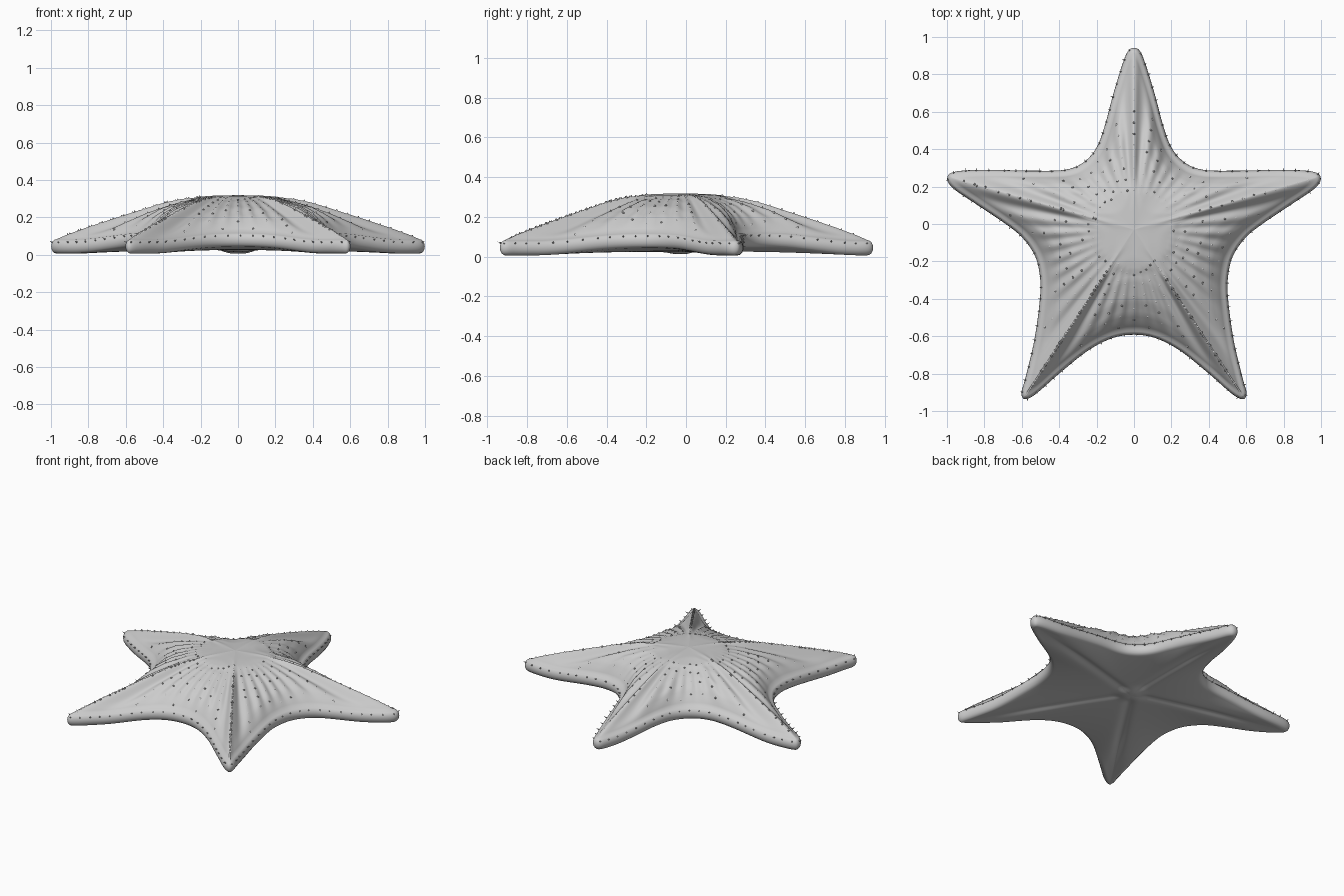
import bpy, bmesh, math, random
from mathutils import Vector

random.seed(4)
if "Cube" in bpy.data.objects:
    bpy.data.objects.remove(bpy.data.objects["Cube"])

# One colour for the whole animal
skin = bpy.data.materials.new("pale_grey_skin")
skin.use_nodes = True
skin.diffuse_color = (0.6, 0.6, 0.6, 1)
skin.node_tree.nodes["Principled BSDF"].inputs["Base Color"].default_value = (0.6, 0.6, 0.6, 1)

CENTRE = Vector((0, -0.03))
RIM = 0.028
THICK = 0.038

# Half outline, from the rear arm tip to the front hollow
HALF = [(0, .942), (.035, .92), (.07, .83), (.115, .68), (.155, .53), (.2, .41),
        (.27, .33), (.37, .29), (.55, .285), (.8, .29), (.955, .28), (.998, .25),
        (.972, .195), (.85, .11), (.7, .01), (.6, -.07), (.53, -.17), (.503, -.28),
        (.503, -.4), (.533, -.62), (.58, -.82), (.602, -.905), (.58, -.937),
        (.52, -.905), (.4, -.8), (.25, -.68), (.12, -.612), (0, -.592)]
ARMS = [Vector((0, .94)), Vector((.99, .245)), Vector((-.99, .245)),
        Vector((.585, -.925)), Vector((-.585, -.925))]
ARM_FALL = [(0, 1), (.15, .985), (.3, .93), (.4, .83), (.5, .7), (.65, .5), (.86, .21), (.95, .09), (1, 0)]
HOLLOW_FALL = [(0, 1), (.3, .96), (.5, .88), (.7, .7), (.85, .45), (.95, .18), (1, 0)]


def closed_spline(points, steps):
    out = []
    for i in range(len(points)):
        a, b, c, d = (points[(i + k - 1) % len(points)] for k in range(4))
        for j in range(steps):
            t = j / steps
            out.append(0.5 * (2 * b + (c - a) * t + (2 * a - 5 * b + 4 * c - d) * t * t
                              + (3 * b - a - 3 * c + d) * t ** 3))
    return out


def smooth(a, b, x):
    t = min(1, max(0, (x - a) / (b - a)))
    return t * t * (3 - 2 * t)


def lookup(table, x):
    for (x0, y0), (x1, y1) in zip(table, table[1:]):
        if x <= x1:
            return y0 + (y1 - y0) * (x - x0) / (x1 - x0)
    return table[-1][1]


full = [Vector(p) for p in HALF] + [Vector((-x, y)) for x, y in HALF[-2:0:-1]]
outline = closed_spline(full, 9)
count = len(outline)
normals = []
for i in range(count):
    t = (outline[(i + 1) % count] - outline[i - 1]).normalized()
    normals.append(Vector((-t.y, t.x)))
inner = [p - n * RIM for p, n in zip(outline, normals)]


def reach(i):
    return smooth(.46, .9, (inner[i] - CENTRE).length)


def rim_mid(i):
    return .084 - .039 * reach(i)


def turn(v):
    return abs(math.atan2(v.x, v.y))


# Eight ribs between each pair of neighbouring arms
RIB_TURNS = [(0, 0), (turn(ARMS[1] - CENTRE), 8), (turn(ARMS[3] - CENTRE), 16), (math.pi, 20)]


def rib_wave(v):
    return math.cos(math.tau * lookup(RIB_TURNS, turn(v)))


def top_point(i, s):
    # Domed back with radial ribs and a raised central disc
    v = (inner[i] - CENTRE) * s
    edge = rim_mid(i) + THICK
    k = reach(i)
    fall = lookup(ARM_FALL, s) * k + lookup(HOLLOW_FALL, s) * (1 - k)
    r = v.length
    z = edge + (.314 - edge) * fall
    z += .006 * rib_wave(v) * smooth(.18, .45, r) * (1 - smooth(.8, 1, s))
    z += .005 * (1 - smooth(.215, .24, r))
    return Vector((v.x + CENTRE.x, v.y + CENTRE.y, z))


def under_point(i, s):
    # Gently swollen underside with a soft groove along each arm
    v = (inner[i] - CENTRE) * s
    edge = rim_mid(i) - THICK
    z = .024 + (edge - .024) * s ** 3
    for tip in ARMS:
        axis = (tip - CENTRE).normalized()
        if v.dot(axis) > 0:
            side = abs(axis.x * v.y - axis.y * v.x)
            z += .011 * math.exp(-(side / .03) ** 2) * smooth(.03, .1, v.length) * (1 - smooth(.5, .9, s))
    z -= .01 * (1 - smooth(.03, .12, v.length))
    return Vector((v.x + CENTRE.x, v.y + CENTRE.y, z))


def rim_point(i, angle):
    p = inner[i] + normals[i] * RIM * math.cos(angle)
    return Vector((p.x, p.y, rim_mid(i) + THICK * math.sin(angle)))


def finish(bm, name, angle):
    mesh = bpy.data.meshes.new(name)
    bmesh.ops.recalc_face_normals(bm, faces=bm.faces)
    bm.to_mesh(mesh)
    bm.free()
    mesh.materials.append(skin)
    obj = bpy.data.objects.new(name, mesh)
    bpy.context.collection.objects.link(obj)
    bpy.ops.object.select_all(action='DESELECT')
    obj.select_set(True)
    bpy.context.view_layer.objects.active = obj
    bpy.ops.object.shade_smooth_by_angle(angle=math.radians(angle))


# Body: rings from the crown, round the rim, to the mouth
RINGS = 32
bm = bmesh.new()
rows = [[bm.verts.new(top_point(i, s / RINGS)) for i in range(count)] for s in range(1, RINGS + 1)]
for k in range(1, 8):
    rows.append([bm.verts.new(rim_point(i, math.pi * (.5 - k / 8))) for i in range(count)])
rows += [[bm.verts.new(under_point(i, s / RINGS)) for i in range(count)] for s in range(RINGS, 0, -1)]
for a, b in zip(rows, rows[1:]):
    for i in range(count):
        j = (i + 1) % count
        bm.faces.new((a[i], a[j], b[j], b[i]))
for row, z in ((rows[0], top_point(0, 0).z), (rows[-1], under_point(0, 0).z)):
    hub = bm.verts.new((CENTRE.x, CENTRE.y, z))
    for i in range(count):
        bm.faces.new((hub, row[i], row[(i + 1) % count]))
finish(bm, "body", 80)

# Spines: small cones along the ribs and round the rim
bm = bmesh.new()


def add_spine(base, direction, length, radius):
    d = direction.normalized()
    u = d.orthogonal().normalized()
    w = d.cross(u)
    tip = bm.verts.new(base + d * length)
    ring = [bm.verts.new(base - d * .004 + (u * math.cos(a) + w * math.sin(a)) * radius)
            for a in (math.tau * k / 6 for k in range(6))]
    for k in range(6):
        bm.faces.new((ring[k], ring[(k + 1) % 6], tip))
    bm.faces.new(ring[::-1])


walked = 0
for i in range(count):
    walked += (outline[i] - outline[i - 1]).length
    if walked > .055:
        walked = 0
        out = Vector((normals[i].x, normals[i].y, .5))
        add_spine(rim_point(i, .6), out, random.uniform(.012, .02), .005)
    # A rib crest lies where the rib wave peaks
    before, here, after = (rib_wave(inner[j % count] - CENTRE) for j in (i - 1, i, i + 1))
    if here >= before and here > after:
        span = (inner[i] - CENTRE).length
        r = random.uniform(.2, .25)
        while r < span * .97:
            p = top_point(i, r / span)
            slope = top_point(i, r / span - .02) - p
            out = Vector((p.x, p.y - CENTRE.y, 0)).normalized() * slope.z + Vector((0, 0, slope.xy.length))
            add_spine(p, out, random.uniform(.006, .009), .008)
            r += .06
finish(bm, "spines", 120)
